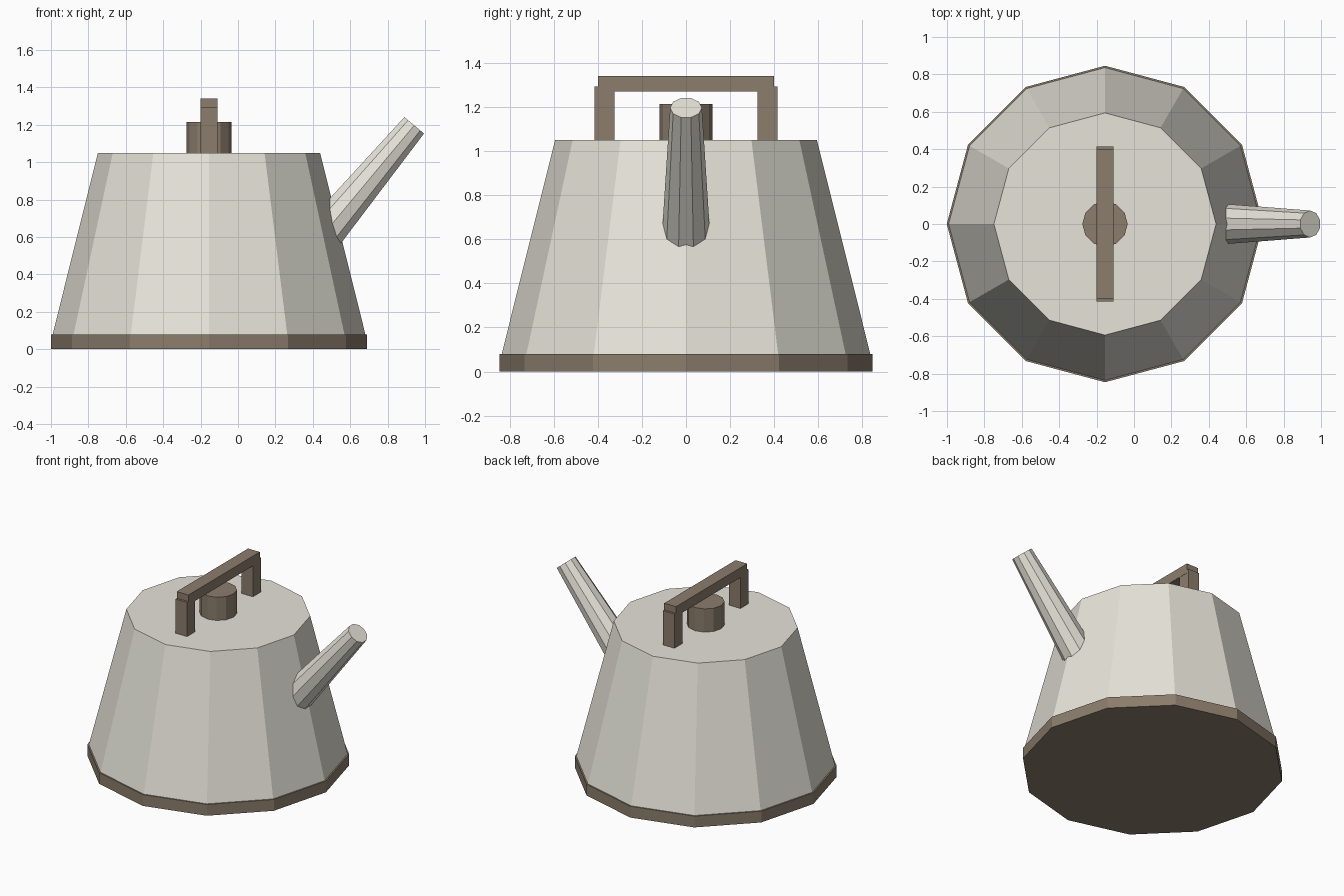
import bpy
import math
from mathutils import Vector

if "Cube" in bpy.data.objects:
    bpy.data.objects.remove(bpy.data.objects["Cube"])

CX = -0.155  # kettle axis


def material(name, rgb):
    m = bpy.data.materials.new(name)
    m.diffuse_color = (*rgb, 1)
    m.use_nodes = True
    m.node_tree.nodes["Principled BSDF"].inputs["Base Color"].default_value = m.diffuse_color
    return m


enamel = material("enamel", (0.79, 0.77, 0.69))
wood = material("wood", (0.26, 0.205, 0.15))


def finish(name, mat):
    ob = bpy.context.object
    ob.name = name
    ob.data.materials.append(mat)
    return ob


def frustum(name, start, end, r1, r2, sides, mat):
    """Tapered prism running from start to end in the xz plane."""
    a, b = Vector(start), Vector(end)
    d = b - a
    bpy.ops.mesh.primitive_cone_add(
        vertices=sides, radius1=r1, radius2=r2, depth=d.length,
        location=(a + b) / 2, rotation=(0, math.atan2(d.x, d.z), 0))
    return finish(name, mat)


def box(name, centre, size, mat):
    bpy.ops.mesh.primitive_cube_add(size=1, location=centre)
    bpy.context.object.scale = size
    return finish(name, mat)


# Base ring and tapered body
frustum("base", (CX, 0, 0), (CX, 0, 0.08), 0.846, 0.846, 12, wood)
frustum("body", (CX, 0, 0.08), (CX, 0, 1.05), 0.836, 0.594, 12, enamel)

# Lid knob
frustum("lid_knob", (CX, 0, 1.04), (CX, 0, 1.215), 0.121, 0.121, 12, wood)

# Spout, its root buried in the body
frustum("spout", (0.465, 0, 0.625), (0.942, 0, 1.197), 0.109, 0.072, 10, enamel)

# Handle: two posts and a slightly shorter crossbar
for side, label in ((-1, "front"), (1, "back")):
    box(f"{label}_handle_post", (CX, side * 0.37, 1.168), (0.09, 0.09, 0.25), wood)
box("handle_bar", (CX, 0, 1.305), (0.092, 0.80, 0.07), wood)
